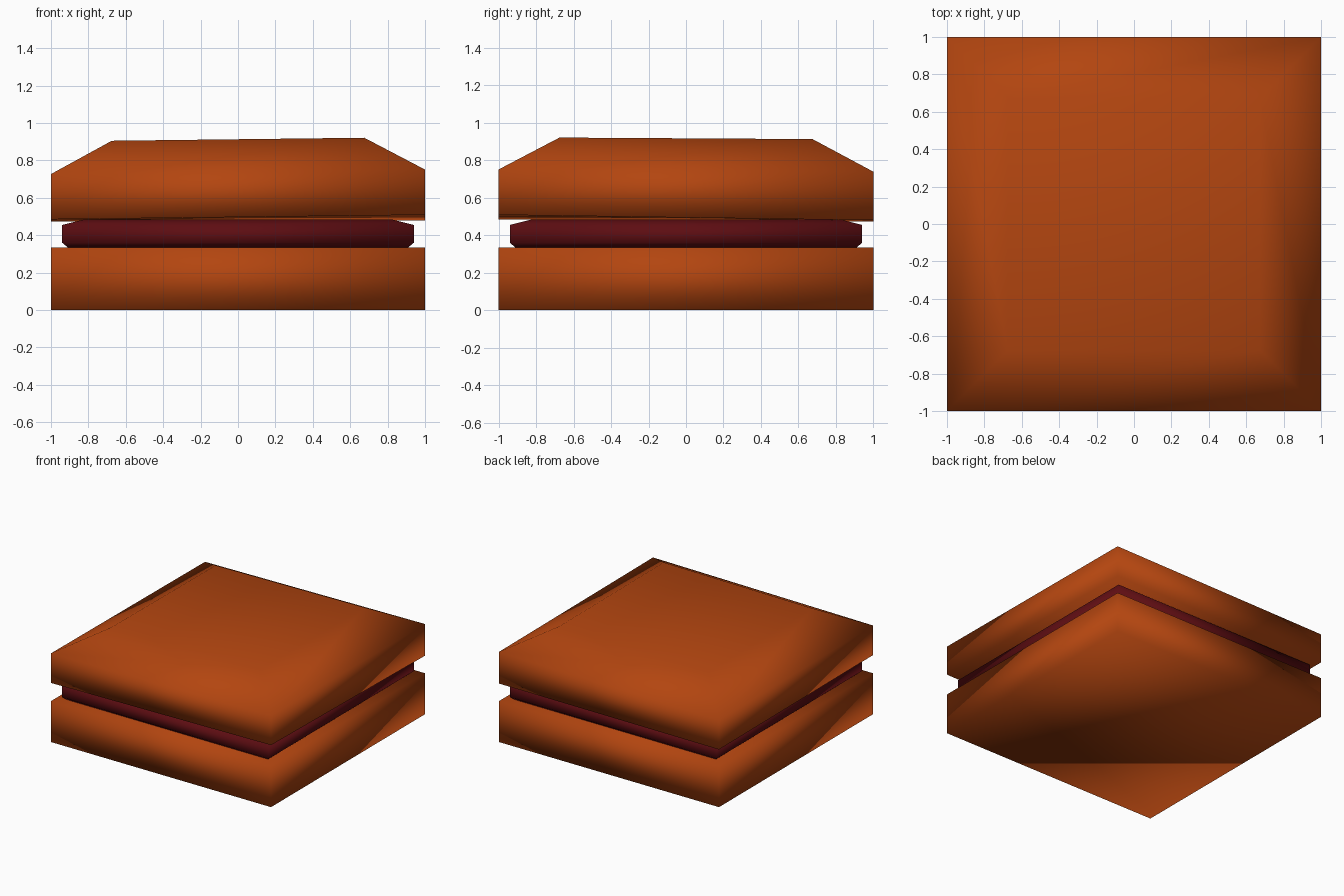
import bpy
import bmesh

cube = bpy.data.objects.get("Cube")
if cube:
    bpy.data.objects.remove(cube, do_unlink=True)


def material(name, rgb):
    mat = bpy.data.materials.new(name)
    mat.use_nodes = True
    mat.diffuse_color = (*rgb, 1)
    mat.node_tree.nodes["Principled BSDF"].inputs["Base Color"].default_value = (*rgb, 1)
    return mat


def square_stack(name, rings, mat):
    """Stack square rings given as (half width, height) into a closed, soft-shaded slab."""
    bm = bmesh.new()
    corners = ((-1, -1), (1, -1), (1, 1), (-1, 1))
    loops = [[bm.verts.new((x * w, y * w, z)) for x, y in corners] for w, z in rings]
    bm.faces.new(loops[0][::-1])
    bm.faces.new(loops[-1])
    for low, high in zip(loops, loops[1:]):
        for i in range(4):
            j = (i + 1) % 4
            bm.faces.new((low[i], low[j], high[j], high[i]))
    mesh = bpy.data.meshes.new(name)
    bm.to_mesh(mesh)
    bm.free()
    mesh.materials.append(mat)
    mesh.shade_smooth()
    obj = bpy.data.objects.new(name, mesh)
    bpy.context.collection.objects.link(obj)
    return obj


bread = material("toasted orange", (0.45, 0.06, 0.005))
meat = material("dark red", (0.11, 0.004, 0.006))

# Bottom bread slab and chamfered filling
square_stack("bottom_bread", [(1, 0), (1, 0.335)], bread)
square_stack("filling", [(0.91, 0.335), (0.94, 0.36), (0.94, 0.455), (0.82, 0.485)], meat)

# Top bread with sloping shoulders, resting slightly tilted
top = square_stack("top_bread", [(1, 0.491), (1, 0.733), (0.675, 0.909)], bread)
for v in top.data.vertices:
    v.co.z += 0.012 * v.co.x - 0.006 * v.co.y

# The back left lower corner sags
for v in top.data.vertices:
    if v.co.x > 0.9 and v.co.y > 0.9 and v.co.z < 0.6:
        v.co.z = 0.48
